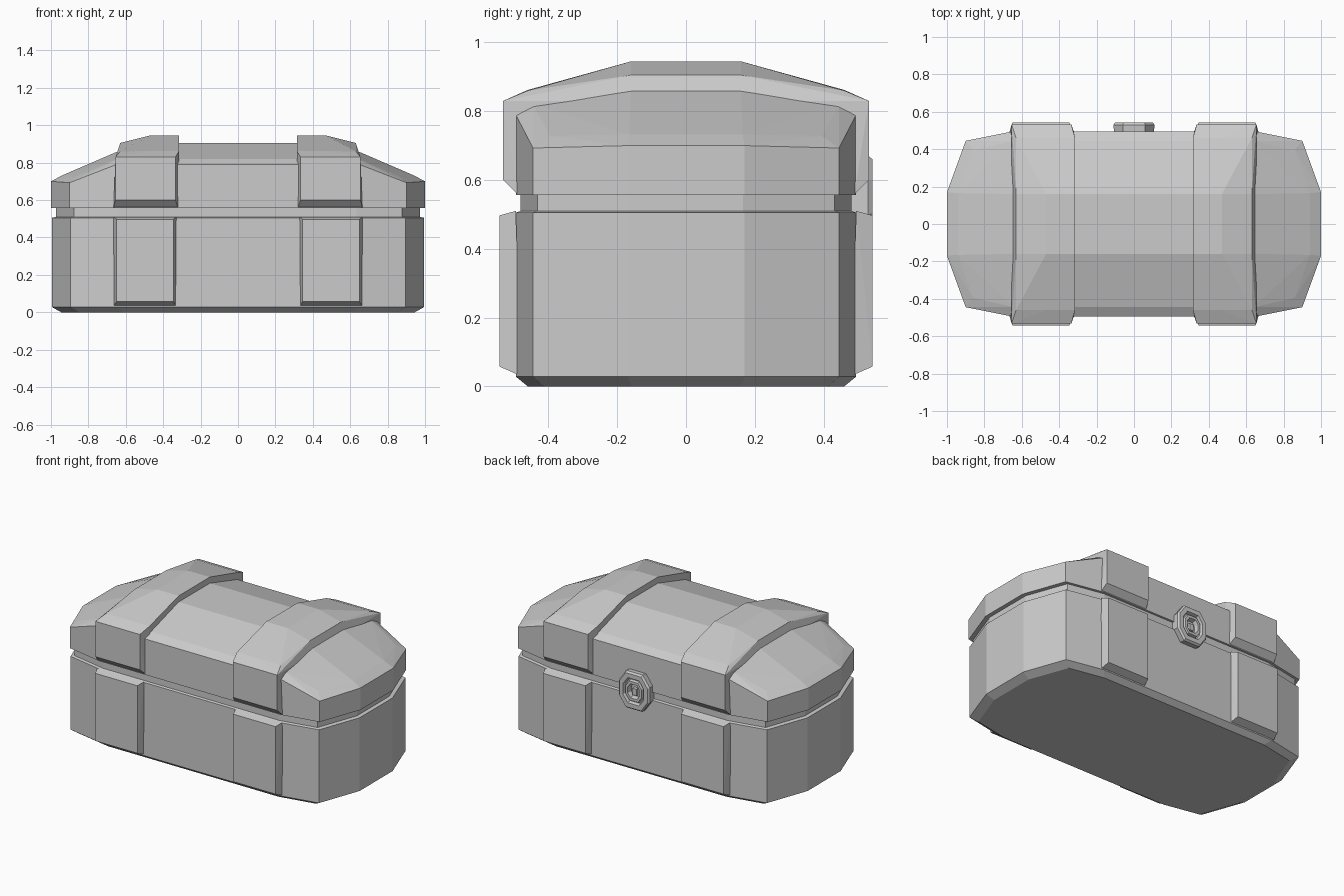
import bpy, bmesh, math

if "Cube" in bpy.data.objects:
    bpy.data.objects.remove(bpy.data.objects["Cube"])

def finish(bm, name):
    bmesh.ops.recalc_face_normals(bm, faces=bm.faces)
    me = bpy.data.meshes.new(name)
    bm.to_mesh(me)
    bm.free()
    ob = bpy.data.objects.new(name, me)
    bpy.context.collection.objects.link(ob)
    return ob

def hull(name, pts, xs=(1,), ys=(1,)):
    """Convex faceted solid from points, repeated with the given x / y signs."""
    bm = bmesh.new()
    for sx in xs:
        for sy in ys:
            for x, y, z in pts:
                bm.verts.new((x * sx, y * sy, z))
    bmesh.ops.remove_doubles(bm, verts=bm.verts, dist=1e-5)
    res = bmesh.ops.convex_hull(bm, input=bm.verts)
    junk = {v for v in res["geom_interior"] + res["geom_unused"]
            if isinstance(v, bmesh.types.BMVert) and not v.link_faces}
    bmesh.ops.delete(bm, geom=list(junk), context='VERTS')
    bmesh.ops.dissolve_limit(bm, angle_limit=math.radians(1.5),
                             verts=bm.verts, edges=bm.edges)
    return finish(bm, name)

def loft(name, rings):
    """Skin closed rings of equal length and cap both ends."""
    bm = bmesh.new()
    vr = [[bm.verts.new(p) for p in r] for r in rings]
    n = len(vr[0])
    for a, b in zip(vr, vr[1:]):
        for i in range(n):
            bm.faces.new((a[i], a[(i + 1) % n], b[(i + 1) % n], b[i]))
    bm.faces.new(vr[0])
    bm.faces.new(vr[-1])
    return finish(bm, name)

# Plan outline of the chest
q = [(1, .17), (.9, .445), (.65, .495)]
half = q + [(-x, y) for x, y in reversed(q)]
outline = half + [(-x, -y) for x, y in half]

# Chest body: bevelled foot, walls, recessed seam band
loft("chest_body", [[(x * sx, y * sy, z) for x, y in outline] for sx, sy, z in
     [(.945, .93, 0), (.995, 1, .028), (.995, 1, .505),
      (.973, .972, .51), (.973, .972, .57)]])

# Domed lid
B = (1, -1)
lid = [(x, y, .557) for x, y in q]
lid += [(.65, .495, .79), (.9, .445, .693), (1, .17, .70),      # wall top
        (.64, .445, .82), (.86, .395, .728), (.94, .165, .732),  # bevel
        (.47, .16, .905), (.65, .16, .857)]                      # crown
hull("lid", lid, B, B)

# Straps over the lid and down the body
lid_strap = [(.32, .49, .558), (.665, .49, .558),
             (.335, .532, .60), (.655, .532, .60),
             (.335, .532, .83), (.655, .532, .83),
             (.315, .46, .862), (.47, .46, .862), (.63, .46, .86),
             (.315, .16, .945), (.47, .16, .945), (.63, .16, .905)]
body_strap = [(.33, .48, .03), (.665, .48, .03), (.33, .495, .51), (.665, .495, .51),
              (.345, .542, .057), (.65, .542, .057), (.345, .542, .497), (.65, .542, .497)]
for sx, side in ((-1, "left"), (1, "right")):
    hull("lid_strap_" + side, lid_strap, (sx,), B)
    for sy, face in ((-1, "front"), (1, "back")):
        hull(f"body_strap_{side}_{face}", body_strap, (sx,), (sy,))

# Lock plate on the back: stepped octagonal rings with a recessed keyhole
def oct_ring(s, y):
    shape = [(.11, .05), (.06, .12), (-.06, .12), (-.11, .05)]
    shape += [(-x, -z) for x, z in shape]
    return [(x * s, y, .55 + z * s) for x, z in shape]

loft("lock_plate", [oct_ring(s, y) for s, y in
     [(.95, .47), (1, .53), (.92, .542), (.68, .542), (.62, .522),
      (.56, .522), (.52, .54), (.38, .54), (.32, .512)]])
hull("lock_core", [(.014, .50, .52), (.014, .53, .522), (.014, .53, .565), (.014, .50, .57)], B)
